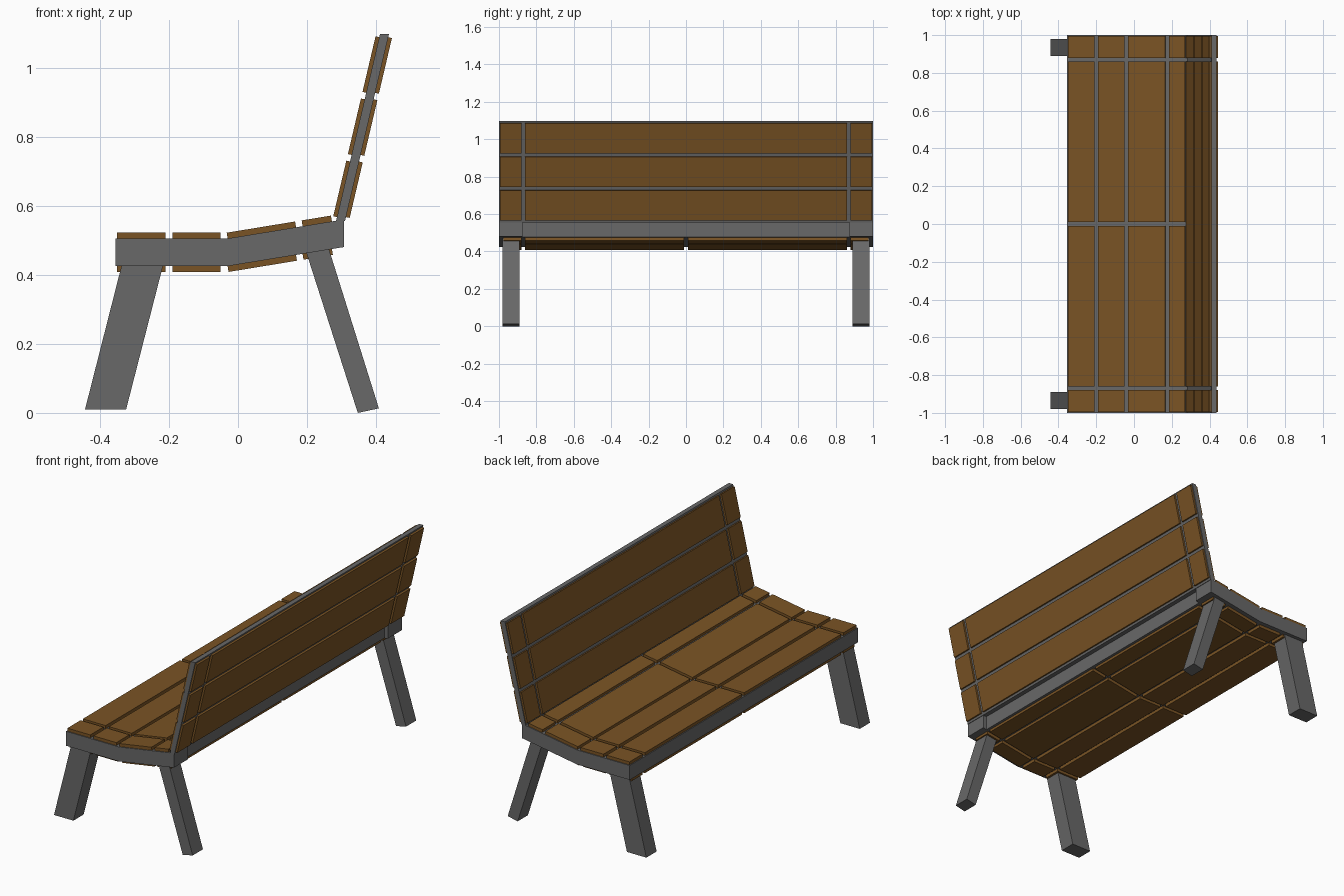
import bpy
from mathutils import Vector

cube = bpy.data.objects.get("Cube")
if cube:
    bpy.data.objects.remove(cube, do_unlink=True)


def make_material(name, rgb):
    mat = bpy.data.materials.new(name)
    mat.use_nodes = True
    color = (*rgb, 1)
    mat.diffuse_color = color
    mat.node_tree.nodes["Principled BSDF"].inputs["Base Color"].default_value = color
    return mat


metal = make_material("grey metal", (0.14, 0.14, 0.14))
wood = make_material("brown wood", (0.195, 0.088, 0.018))


def prism(name, profile, y0, y1, mat):
    """Extrude an (x, z) profile, listed anticlockwise, from y0 to y1."""
    n = len(profile)
    verts = [(x, y, z) for y in (y0, y1) for x, z in profile]
    faces = [tuple(range(n)), tuple(reversed(range(n, 2 * n)))]
    faces += [(i, i + n, (i + 1) % n + n, (i + 1) % n) for i in range(n)]
    mesh = bpy.data.meshes.new(name)
    mesh.from_pydata(verts, [], faces)
    mesh.materials.append(mat)
    obj = bpy.data.objects.new(name, mesh)
    bpy.context.collection.objects.link(obj)
    return obj


def plank_row(name, a, b, thickness, spans):
    """Planks lying on the line a-b, raised to its left side."""
    a, b = Vector(a), Vector(b)
    d = (b - a).normalized()
    up = Vector((-d.y, d.x)) * thickness
    for y0, y1 in spans:
        prism(name, [a, b, b + up, a + up], y0, y1, wood)


KNEE = -0.03
SLOPE = 0.164
SLAB = 0.08
THICK = 0.017


def seat_top(x):
    return 0.505 + max(0, x - KNEE) * SLOPE


def seat_profile(back):
    xs = [-0.355, KNEE, back]
    return ([(x, seat_top(x) - SLAB) for x in xs]
            + [(x, seat_top(x)) for x in reversed(xs)])


# Seat slab with longer end blocks
prism("seat_slab", seat_profile(0.285), -0.875, 0.875, metal)
for y0, y1 in ((-1, -0.875), (0.875, 1)):
    prism("seat_end_block", seat_profile(0.307), y0, y1, metal)

# Seat planks above and below the slab
long_spans = [(-0.86, -0.01), (0.01, 0.86)]
top_spans = long_spans + [(-0.995, -0.88), (0.88, 0.995)]
under_spans = long_spans + [(-0.975, -0.88), (0.88, 0.975)]
for x0, x1 in ((-0.35, -0.21), (-0.19, -0.05), (KNEE, 0.168), (0.187, 0.272)):
    z0, z1 = seat_top(x0), seat_top(x1)
    plank_row("seat_plank", (x0, z0), (x1, z1), THICK, top_spans)
    plank_row("underside_plank", (x1, z1 - SLAB), (x0, z0 - SLAB), THICK, under_spans)

# Leaning backrest slab
BASE, TOP = 0.555, 1.097
LEAN = 0.235


def back_x(z):
    return 0.298 + (z - 0.56) * LEAN


HALF = 0.013
prism("backrest_slab",
      [(back_x(BASE) - HALF, BASE), (back_x(BASE) + HALF, BASE),
       (back_x(TOP) + HALF, TOP), (back_x(TOP) - HALF, TOP)], -1, 1, metal)

# Backrest planks on both sides
back_spans = [(-0.995, -0.88), (-0.86, 0.86), (0.88, 0.995)]
for z0, z1 in ((0.567, 0.728), (0.747, 0.908), (0.927, 1.088)):
    plank_row("backrest_front_plank", (back_x(z0) - HALF, z0),
              (back_x(z1) - HALF, z1), 0.011, back_spans)
    plank_row("backrest_rear_plank", (back_x(z1) + HALF, z1),
              (back_x(z0) + HALF, z0), 0.011, back_spans)

# Splayed legs
front_leg = [(-0.443, 0.01), (-0.324, 0.01), (-0.215, 0.435), (-0.335, 0.435)]
rear_leg = [(0.347, 0), (0.408, 0.013), (0.26, 0.485), (0.197, 0.467)]
for side, y0 in (("right", 0.89), ("left", -0.98)):
    prism("front_leg_" + side, front_leg, y0, y0 + 0.09, metal)
    prism("rear_leg_" + side, rear_leg, y0, y0 + 0.09, metal)
